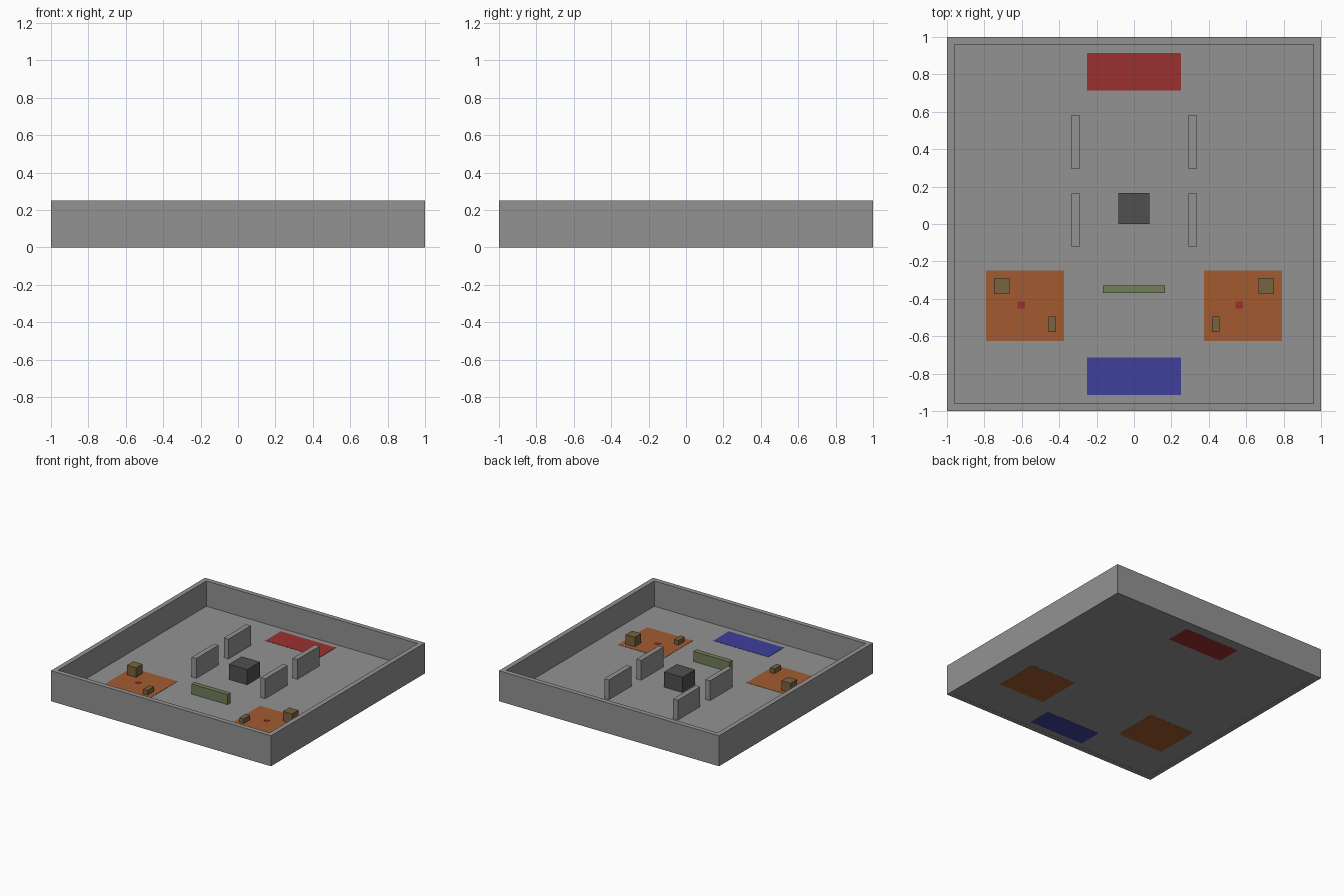
import bpy

cube = bpy.data.objects.get("Cube")
if cube:
    bpy.data.objects.remove(cube, do_unlink=True)


def make_material(name, color):
    mat = bpy.data.materials.new(name)
    mat.use_nodes = True
    mat.diffuse_color = (*color, 1)
    bsdf = next(n for n in mat.node_tree.nodes if n.type == "BSDF_PRINCIPLED")
    bsdf.inputs["Base Color"].default_value = (*color, 1)
    return mat


grey = make_material("grey", (0.29, 0.29, 0.29))
charcoal = make_material("charcoal", (0.08, 0.08, 0.08))
red = make_material("red", (0.33, 0.03, 0.03))
blue = make_material("blue", (0.05, 0.05, 0.33))
orange = make_material("orange", (0.36, 0.105, 0.03))
brown = make_material("brown", (0.19, 0.125, 0.05))
olive = make_material("olive", (0.17, 0.21, 0.10))


def box(name, mat, center, size, bottom, top):
    """Box with a plan centre and plan size, between two heights."""
    bpy.ops.mesh.primitive_cube_add(
        size=1, location=(center[0], center[1], (bottom + top) / 2))
    obj = bpy.context.object
    obj.name = name
    obj.scale = (size[0], size[1], top - bottom)
    bpy.ops.object.transform_apply(location=False, rotation=False, scale=True)
    obj.data.materials.append(mat)
    return obj


FLOOR = 0.042
HEIGHT = 0.25
WALL = 0.04

# Floor slab and the four outer walls
box("floor", grey, (0, 0), (2 - 2 * WALL, 2 - 2 * WALL), 0.001, FLOOR)
edge = 1 - WALL / 2
for side, label in ((-1, "right"), (1, "left")):
    box(label + "_outer_wall", grey, (side * edge, 0), (WALL, 2), 0, HEIGHT)
for side, label in ((-1, "front"), (1, "back")):
    box(label + "_outer_wall", grey, (0, side * edge), (2 - 2 * WALL, WALL), 0, HEIGHT)

# Coloured zones pass through the floor and show on both faces
ZONE = FLOOR + 0.002
box("back_zone", red, (0, 0.813), (0.5, 0.2), 0, ZONE)
box("front_zone", blue, (0, -0.813), (0.5, 0.2), 0, ZONE)

# Centre block and low barrier
box("centre_block", charcoal, (0, 0.083), (0.167, 0.167), FLOOR, FLOOR + 0.125)
box("low_barrier", olive, (0, -0.35), (0.33, 0.04), FLOOR, FLOOR + 0.083)

# Mirrored partitions, side zones, crates and markers
for side, label in ((-1, "right"), (1, "left")):
    for y, place in ((0.438, "back"), (0.021, "front")):
        box(f"{label}_{place}_partition", grey, (side * 0.313, y),
            (0.042, 0.29), FLOOR, FLOOR + 0.163)
    box(label + "_zone", orange, (side * 0.583, -0.437), (0.415, 0.375), 0, ZONE)
    box(label + "_large_crate", brown, (side * 0.708, -0.329),
        (0.083, 0.083), FLOOR, FLOOR + 0.08)
    box(label + "_small_crate", brown, (side * 0.437, -0.537),
        (0.04, 0.083), FLOOR, FLOOR + 0.04)
    box(label + "_marker", red, (side * 0.583 - 0.021, -0.433),
        (0.04, 0.035), ZONE - 0.001, ZONE + 0.002)
